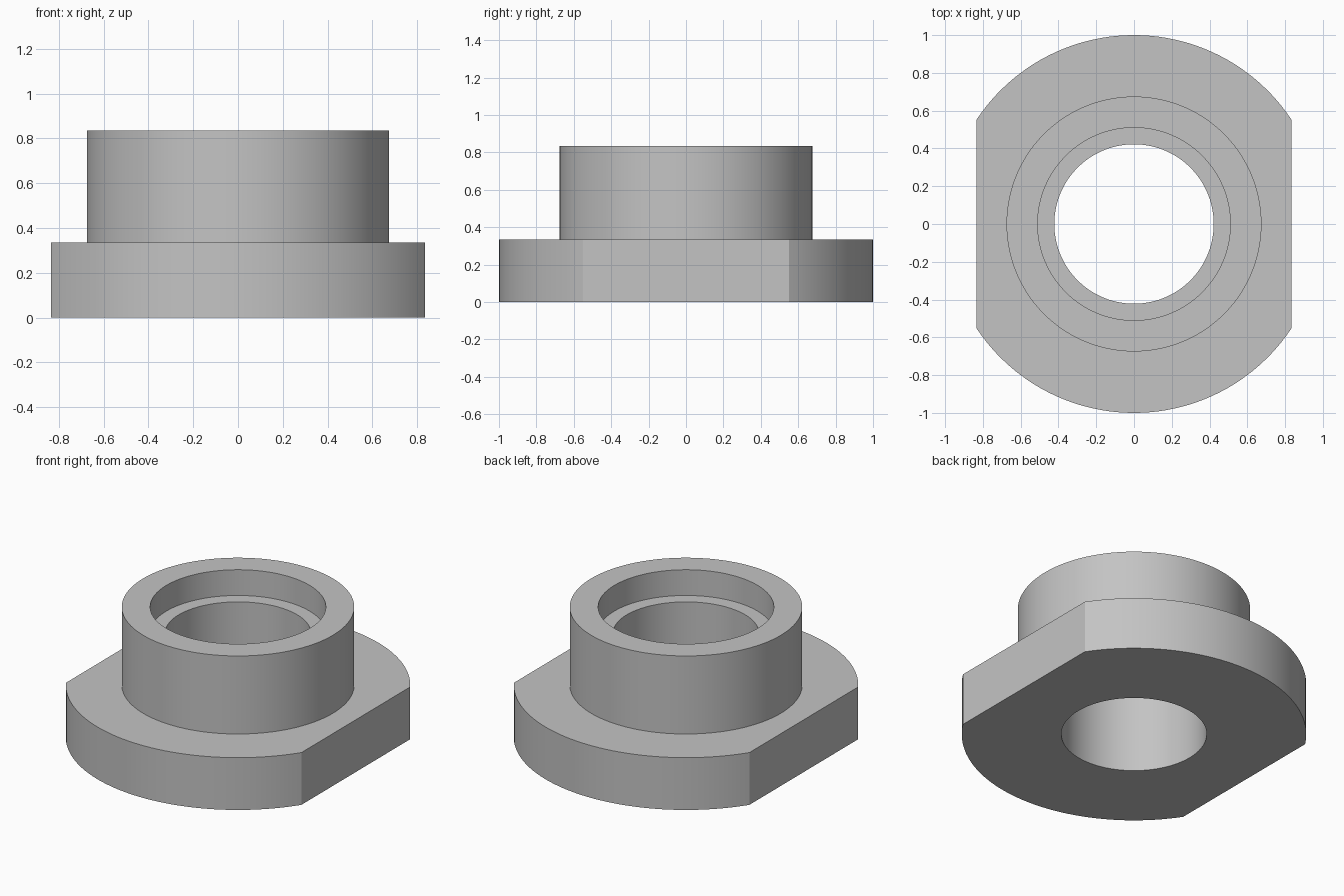
import bpy, bmesh, math

old = bpy.data.objects.get("Cube")
if old:
    bpy.data.objects.remove(old, do_unlink=True)

# Main dimensions
FLANGE_R, FLAT_X, FLANGE_H = 1.0, 0.835, 0.335
HUB_R, HEIGHT = 0.675, 0.835
SEAT_R, SEAT_Z, BORE_R = 0.51, 0.67, 0.422

# Angles with exact vertices at the four flange corners
corner = math.acos(FLAT_X / FLANGE_R)
stops = [-corner, corner, math.pi - corner, math.pi + corner, 2 * math.pi - corner]
angles = []
for a, b, steps in zip(stops, stops[1:], (26, 46, 26, 46)):
    angles += [a + (b - a) * i / steps for i in range(steps)]


def ring(bm, radius, z):
    """Circle of vertices, cut off at the two side flats."""
    verts = []
    for a in angles:
        x = max(-FLAT_X, min(FLAT_X, radius * math.cos(a)))
        verts.append(bm.verts.new((x, radius * math.sin(a), z)))
    return verts


# Closed cross-section: bore, underside, flange, hub, counterbored seat
profile = [(BORE_R, 0), (FLANGE_R, 0), (FLANGE_R, FLANGE_H), (HUB_R, FLANGE_H),
           (HUB_R, HEIGHT), (SEAT_R, HEIGHT), (SEAT_R, SEAT_Z), (BORE_R, SEAT_Z)]
bm = bmesh.new()
rings = [ring(bm, r, z) for r, z in profile]
count = len(angles)
for lower, upper in zip(rings, rings[1:] + rings[:1]):
    for i in range(count):
        j = (i + 1) % count
        bm.faces.new((lower[i], lower[j], upper[j], upper[i]))
bmesh.ops.recalc_face_normals(bm, faces=bm.faces)

mesh = bpy.data.meshes.new("flanged_bushing")
bm.to_mesh(mesh)
bm.free()
bushing = bpy.data.objects.new("flanged_bushing", mesh)
bpy.context.collection.objects.link(bushing)

# Plain grey metal
grey = bpy.data.materials.new("grey")
grey.use_nodes = True
colour = (0.55, 0.55, 0.55, 1)
grey.diffuse_color = colour
grey.node_tree.nodes["Principled BSDF"].inputs["Base Color"].default_value = colour
mesh.materials.append(grey)

# Smooth walls, sharp rims
bpy.ops.object.select_all(action="DESELECT")
bushing.select_set(True)
bpy.context.view_layer.objects.active = bushing
bpy.ops.object.shade_smooth_by_angle(angle=math.radians(25))
